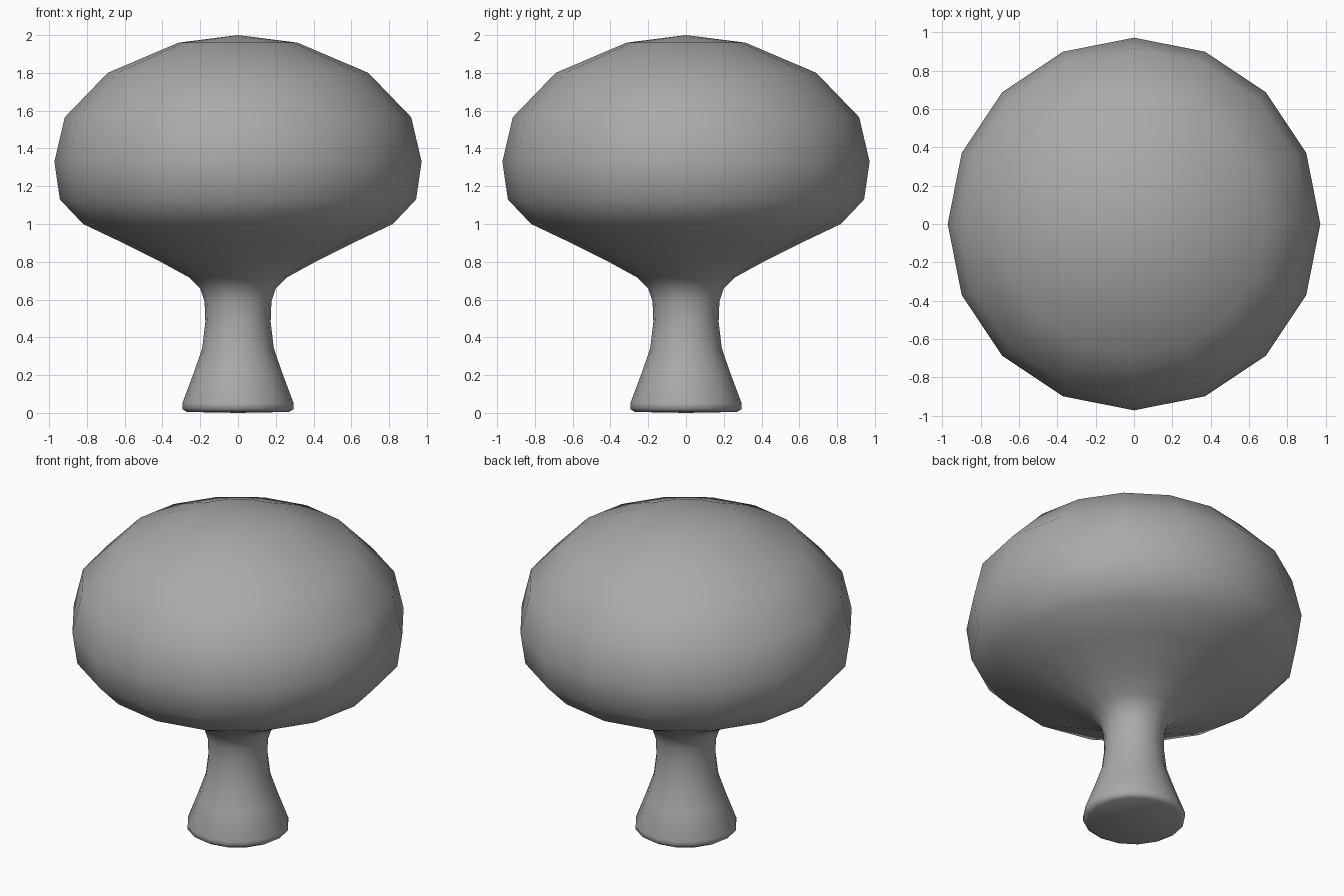
import bpy
import bmesh
import math

if "Cube" in bpy.data.objects:
    bpy.data.objects.remove(bpy.data.objects["Cube"])

SIDES = 16

grey = bpy.data.materials.new("grey")
grey.diffuse_color = (0.4, 0.4, 0.4, 1.0)
grey.use_nodes = True
grey.node_tree.nodes["Principled BSDF"].inputs["Base Color"].default_value = grey.diffuse_color


def lathe(name, profile):
    """Spin a (radius, height) profile around z; a zero radius makes a pole."""
    bm = bmesh.new()
    rings = []
    for r, z in profile:
        if r == 0:
            rings.append([bm.verts.new((0, 0, z))] * SIDES)
        else:
            rings.append([bm.verts.new((r * math.cos(2 * math.pi * i / SIDES),
                                        r * math.sin(2 * math.pi * i / SIDES), z))
                          for i in range(SIDES)])
    for low, high in zip(rings, rings[1:]):
        for i in range(SIDES):
            j = (i + 1) % SIDES
            corners = list(dict.fromkeys((low[i], low[j], high[j], high[i])))
            bm.faces.new(corners)
    bmesh.ops.recalc_face_normals(bm, faces=bm.faces)
    mesh = bpy.data.meshes.new(name)
    bm.to_mesh(mesh)
    bm.free()
    mesh.materials.append(grey)
    obj = bpy.data.objects.new(name, mesh)
    bpy.context.collection.objects.link(obj)
    for p in mesh.polygons:
        p.use_smooth = True
    return obj


# One continuous skin: flared stem, sloping underside, rounded cap
lathe("mushroom", [
    (0, 0), (0.27, 0.005), (0.295, 0.02), (0.295, 0.05),            # foot
    (0.235, 0.21), (0.19, 0.34), (0.173, 0.48), (0.177, 0.59),      # stem
    (0.20, 0.66), (0.255, 0.715),                                   # neck
    (0.41, 0.80), (0.62, 0.905), (0.82, 1.0),                       # underside
    (0.943, 1.13), (0.972, 1.33), (0.917, 1.565),                   # rim
    (0.69, 1.80), (0.315, 1.96), (0, 2.0),                          # crown
])
